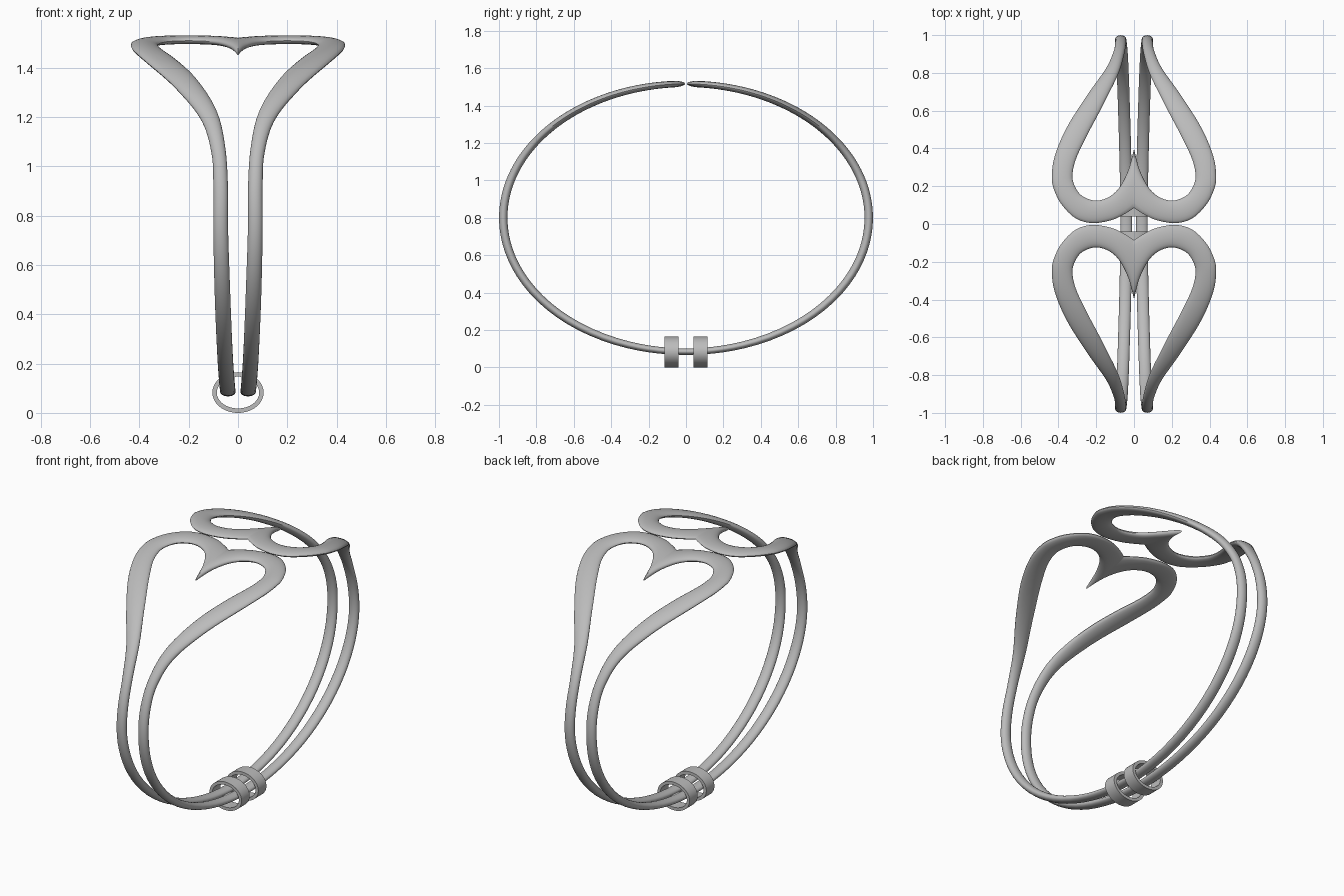
import bpy
import bmesh
from math import sin, cos, pi, radians
from mathutils import Vector

cube = bpy.data.objects.get("Cube")
if cube:
    bpy.data.objects.remove(cube, do_unlink=True)

metal = bpy.data.materials.new("brushed grey metal")
metal.use_nodes = True
grey = (0.5, 0.5, 0.5, 1)
metal.diffuse_color = grey
metal.node_tree.nodes["Principled BSDF"].inputs["Base Color"].default_value = grey

CENTRE, HALF_Y, HALF_Z = 0.80, 0.977, 0.716


def loft(name, sections, closed):
    """Skin a row of closed cross-sections."""
    bm = bmesh.new()
    rows = [[bm.verts.new(p) for p in section] for section in sections]
    pairs = list(zip(rows, rows[1:]))
    if closed:
        pairs.append((rows[-1], rows[0]))
    for a, b in pairs:
        for i in range(len(a)):
            j = (i + 1) % len(a)
            bm.faces.new((a[i], a[j], b[j], b[i]))
    bmesh.ops.recalc_face_normals(bm, faces=bm.faces)
    mesh = bpy.data.meshes.new(name)
    bm.to_mesh(mesh)
    bm.free()
    mesh.materials.append(metal)
    obj = bpy.data.objects.new(name, mesh)
    bpy.context.collection.objects.link(obj)
    return obj


def finish(obj, mirror_x):
    """Mirror the part, then smooth it while keeping its sharp edges."""
    bpy.ops.object.select_all(action="DESELECT")
    bpy.context.view_layer.objects.active = obj
    obj.select_set(True)
    mirror = obj.modifiers.new("mirror", "MIRROR")
    mirror.use_axis = (mirror_x, True, False)
    mirror.merge_threshold = 0.0005
    bpy.ops.object.modifier_apply(modifier=mirror.name)
    bpy.ops.object.shade_smooth_by_angle(angle=radians(40))


def spline(points, steps):
    """Smooth curve through all the points."""
    pts = [Vector(p) for p in points]
    pts = [pts[0]] + pts + [pts[-1]]
    result = []
    for a, b, c, d in zip(pts, pts[1:], pts[2:], pts[3:]):
        for k in range(steps):
            t = k / steps
            result.append(b + (c - a) * (t / 2)
                          + (a * 2 - b * 5 + c * 4 - d) * (t * t / 2)
                          + (b * 3 - a - c * 3 + d) * (t ** 3 / 2))
    return result + [pts[-1]]


def on_bangle(x, degrees, lift):
    """Point on the oval bangle, raised along the surface normal."""
    a = radians(degrees)
    normal = Vector((0, sin(a) / HALF_Y, cos(a) / HALF_Z)).normalized()
    return Vector((x, HALF_Y * sin(a), CENTRE + HALF_Z * cos(a))) + normal * lift


# Outer edge and inner edge of one strand: x, angle round the oval
strand = [
    (0, 5, 0, 24), (.05, 3.1, .03, 17), (.12, 1.2, .08, 11.2),
    (.22, .3, .14, 8.2), (.31, 1.8, .21, 7.3), (.385, 6.2, .28, 9),
    (.425, 11, .318, 12.5), (.435, 15, .325, 16), (.42, 21.5, .305, 21),
    (.36, 31, .25, 28.5), (.25, 44, .165, 40), (.15, 57, .085, 54),
    (.108, 69, .052, 67), (.1, 80, .041, 80), (.1, 95, .04, 95),
    (.095, 115, .032, 115), (.085, 140, .022, 140), (.075, 165, .012, 165),
    (.072, 180, .01, 180),
]

# Heart bangle: lens-shaped section swept from the heart cusp to the clasp
SIDES = 20
sections = []
for xo, ao, xi, ai in spline(strand, 6):
    thick = 0.034 + 0.011 * sin(radians((ao + ai) / 2))
    section = []
    for k in range(SIDES):
        turn = 2 * pi * k / SIDES
        mix = (1 - cos(turn)) / 2
        section.append(on_bangle(xo + (xi - xo) * mix, ao + (ai - ao) * mix,
                                 thick / 2 * sin(turn)))
    sections.append(section)
finish(loft("heart_bangle", sections, False), True)

# Clasp rings: flat oval collars round the two strands
RING_X, RING_Z, WALL = 0.104, 0.0825, 0.018
collar = []
for k in range(64):
    a = 2 * pi * k / 64
    collar.append([((RING_X - w) * cos(a), y, RING_Z + (RING_Z - w) * sin(a))
                   for w, y in ((0, .04), (0, .115), (WALL, .115), (WALL, .04))])
finish(loft("clasp_rings", collar, True), False)
